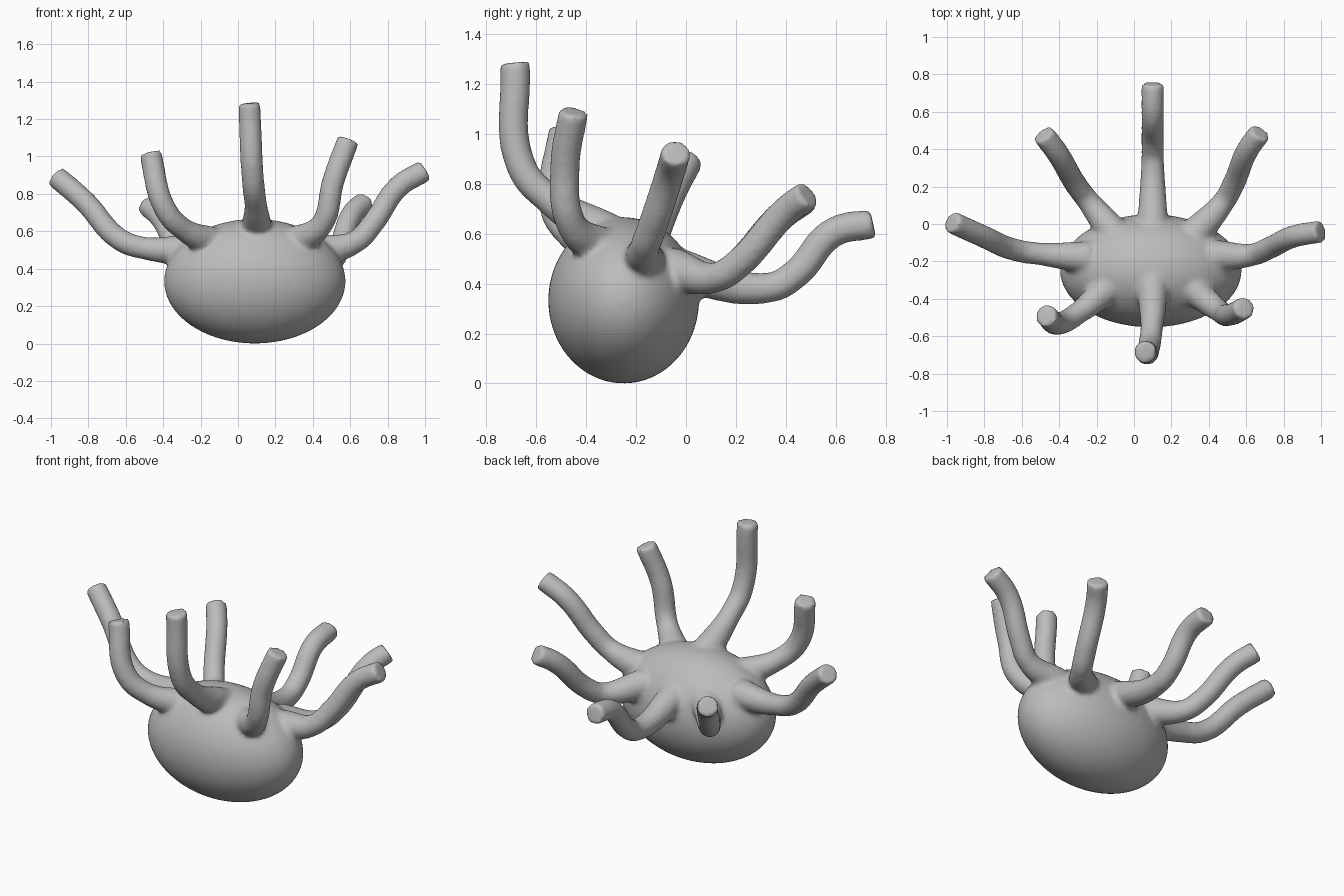
import bpy, bmesh
from mathutils import Vector, Matrix

if "Cube" in bpy.data.objects:
    bpy.data.objects.remove(bpy.data.objects["Cube"])

grey = bpy.data.materials.new("soft_grey")
grey.diffuse_color = (0.5, 0.5, 0.5, 1)
grey.use_nodes = True
grey.node_tree.nodes["Principled BSDF"].inputs["Base Color"].default_value = grey.diffuse_color


def tentacle(name, *points):
    """Round tube along a few points, from a flared root inside the body to a blunt tip."""
    curve = bpy.data.curves.new(name, "CURVE")
    curve.dimensions = "3D"
    curve.bevel_depth = .061
    curve.bevel_resolution = 5
    curve.use_fill_caps = True
    curve.resolution_u = 12
    spline = curve.splines.new("BEZIER")
    spline.bezier_points.add(len(points) - 1)
    for i, (bp, co) in enumerate(zip(spline.bezier_points, points)):
        bp.co = co
        bp.handle_left_type = bp.handle_right_type = "AUTO"
        bp.radius = 1.45 if i == 0 else 1.0
    obj = bpy.data.objects.new(name, curve)
    bpy.context.collection.objects.link(obj)
    return obj


# Egg-shaped body
bm = bmesh.new()
bmesh.ops.create_icosphere(bm, subdivisions=5, radius=1,
                           matrix=Matrix.LocRotScale(Vector((.09, -.25, .333)), None, Vector((.485, .302, .333))))
mesh = bpy.data.meshes.new("body")
bm.to_mesh(mesh)
bm.free()
body = bpy.data.objects.new("body_with_tentacles", mesh)
bpy.context.collection.objects.link(body)

# Ring of eight bent tentacles
parts = [
    tentacle("front_middle", (.1, -.32, .6), (.095, -.55, .74), (.08, -.66, .87), (.06, -.685, 1.285)),
    tentacle("front_left", (-.1, -.31, .53), (-.29, -.47, .61), (-.39, -.53, .72), (-.47, -.49, 1.02)),
    tentacle("front_right", (.28, -.32, .53), (.45, -.46, .64), (.51, -.485, .87), (.59, -.45, 1.09)),
    tentacle("left", (-.24, -.18, .5), (-.5, -.16, .51), (-.63, -.14, .555), (-.82, -.06, .76), (-.975, .01, .895)),
    tentacle("right", (.42, -.17, .49), (.63, -.165, .545), (.72, -.13, .64), (.86, -.065, .84), (1, -.04, .925)),
    tentacle("back_left", (-.1, -.06, .46), (-.25, .13, .425), (-.31, .21, .48), (-.41, .38, .67), (-.485, .48, .74)),
    tentacle("back_right", (.32, -.06, .46), (.48, .12, .425), (.53, .21, .48), (.61, .4, .69), (.675, .49, .755)),
    tentacle("back_middle", (.1, -.08, .47), (.1, .34, .385), (.1, .44, .44), (.1, .59, .605), (.1, .75, .64)),
]

# Join the tentacles to the body
bpy.ops.object.select_all(action="DESELECT")
for part in parts:
    part.select_set(True)
bpy.context.view_layer.objects.active = parts[0]
bpy.ops.object.convert(target="MESH")
body.select_set(True)
bpy.context.view_layer.objects.active = body
bpy.ops.object.join()
body.data.materials.clear()
body.data.materials.append(grey)

# Fuse into one skin and blend the roots
remesh = body.modifiers.new("fuse", "REMESH")
remesh.mode = "VOXEL"
remesh.voxel_size = .014
remesh.use_smooth_shade = True
smooth = body.modifiers.new("blend", "SMOOTH")
smooth.factor = .5
smooth.iterations = 8
bpy.ops.object.modifier_apply(modifier="fuse")
bpy.ops.object.modifier_apply(modifier="blend")
for poly in body.data.polygons:
    poly.material_index = 0
bpy.ops.object.shade_smooth()
